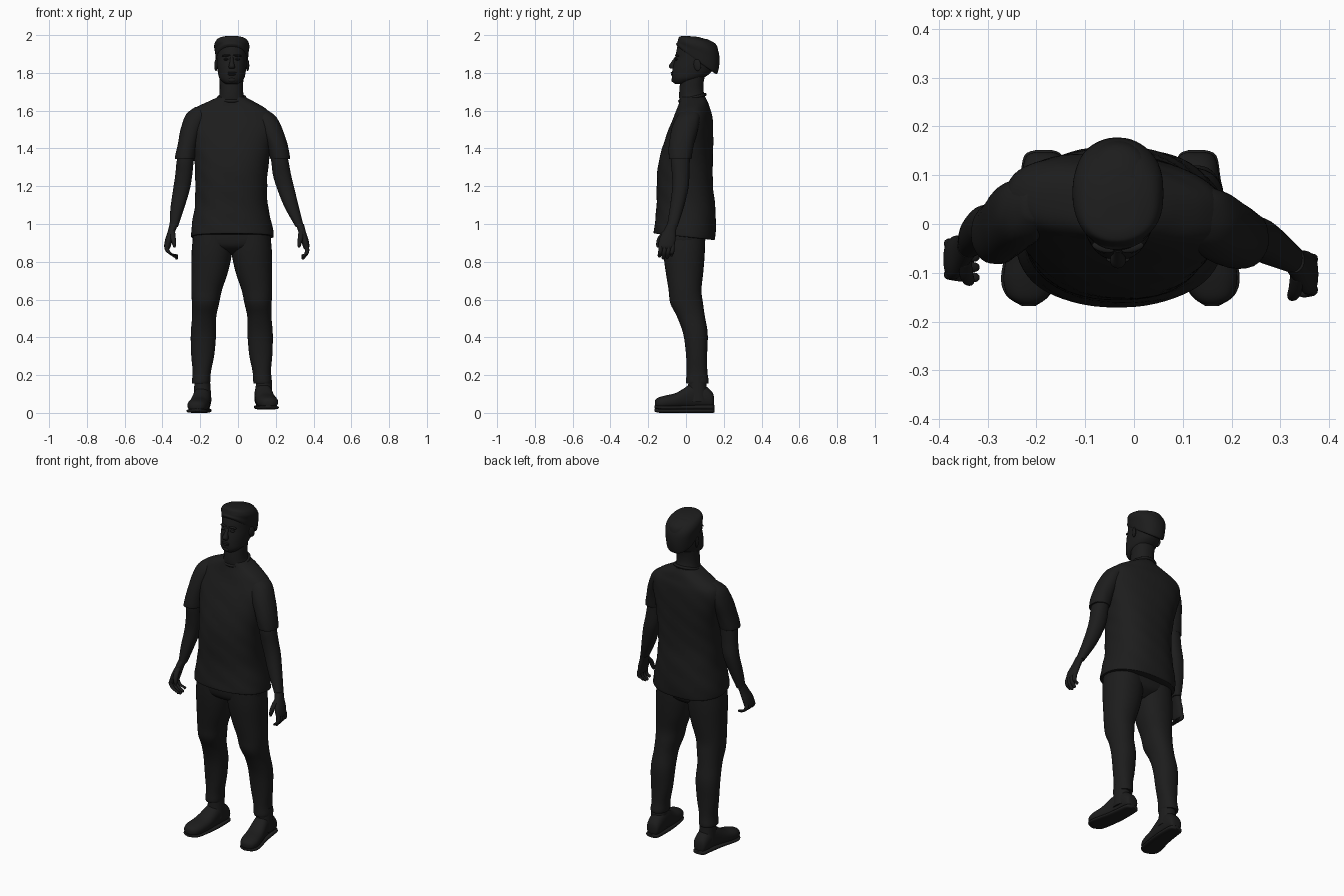
import bpy, bmesh, math
from mathutils import Vector

MAT = bpy.data.materials.new("near_black")
MAT.diffuse_color = (0.012, 0.012, 0.012, 1)
MID = -0.033  # the body's own middle line


def finish(ob, name):
    ob.name = name
    ob.data.materials.append(MAT)
    bpy.ops.object.select_all(action='DESELECT')
    ob.select_set(True)
    bpy.context.view_layer.objects.active = ob
    bpy.ops.object.shade_smooth_by_angle(angle=math.radians(50))
    return ob


def spline(rows, steps):
    rows = [tuple(r) + (0,) * (7 - len(r)) for r in rows]
    out = []
    for i in range(len(rows) - 1):
        a, b, c, d = rows[max(i - 1, 0)], rows[i], rows[i + 1], rows[min(i + 2, len(rows) - 1)]
        for k in range(steps):
            t = k / steps
            out.append([0.5 * (2 * q + (r - p) * t + (2 * p - 5 * q + 4 * r - s) * t * t
                               + (3 * q - p - 3 * r + s) * t ** 3) for p, q, r, s in zip(a, b, c, d)])
    return out + [list(rows[-1])]


def loft(name, rows, power=2.2, sides=32, steps=4, along='Z', fold=0):
    """Row: position, min/max across, min/max depth, tilt, yaw."""
    bm = bmesh.new()
    rings = []
    for t, a0, a1, b0, b1, tilt, yaw in spline(rows, steps):
        ring = []
        for k in range(sides):
            th = 2 * math.pi * k / sides
            c, s = math.cos(th), math.sin(th)
            g = 1 + fold * math.sin(5 * th + 34 * t) * math.sin(21 * t + 2 * th)
            u = math.copysign(abs(c) ** (2 / power), c) * (a1 - a0) / 2 * g
            v = math.copysign(abs(s) ** (2 / power), s) * (b1 - b0) / 2 * g
            x = (a0 + a1) / 2 + u * math.cos(yaw) - v * math.sin(yaw)
            y = (b0 + b1) / 2 + u * math.sin(yaw) + v * math.cos(yaw)
            ring.append(bm.verts.new((x, y, t + tilt * v) if along == 'Z' else (x, t, y)))
        rings.append(ring)
    for p, q in zip(rings, rings[1:]):
        for k in range(sides):
            bm.faces.new((p[k], p[(k + 1) % sides], q[(k + 1) % sides], q[k]))
    bm.faces.new(rings[0])
    bm.faces.new(rings[-1])
    bmesh.ops.recalc_face_normals(bm, faces=bm.faces)
    me = bpy.data.meshes.new(name)
    bm.to_mesh(me)
    bm.free()
    ob = bpy.data.objects.new(name, me)
    bpy.context.collection.objects.link(ob)
    return finish(ob, name)


def ring(z, x, y, rx, ry, tilt=0):
    return (z, x - rx, x + rx, y - ry, y + ry, tilt)


def ball(name, loc, scale, rot=(0, 0, 0)):
    bpy.ops.mesh.primitive_uv_sphere_add(segments=20, ring_count=12, location=loc, rotation=rot)
    ob = bpy.context.object
    ob.scale = scale
    return finish(ob, name)


def flip(rows, mid, up=0):
    return [(r[0] + up, 2 * mid - r[2], 2 * mid - r[1]) + tuple(r[3:]) for r in rows]


# Shirt body, hem lower at the back, shoulders turned slightly
loft("shirt", [
    (.932, -.245, .182, -.165, .148, -.11), (.94, -.25, .188, -.17, .155, -.10),
    (1.0, -.245, .178, -.165, .158, -.04), (1.1, -.228, .158, -.157, .153),
    (1.2, -.225, .155, -.155, .143), (1.3, -.228, .160, -.148, .142, 0, -.04),
    (1.4, -.243, .175, -.125, .142, 0, -.08), (1.5, -.265, .195, -.09, .14, 0, -.1),
    (1.57, -.265, .185, -.06, .135, 0, -.1), (1.61, -.235, .15, -.045, .125, 0, -.1),
    (1.645, -.165, .09, -.035, .115, 0, -.05), (1.672, -.105, .038, -.03, .102)],
    power=2.35, sides=64, steps=6, fold=.012)

# Sleeves
loft("left_sleeve", [ring(1.345, -.28, -.02, .05, .058), ring(1.35, -.281, -.02, .053, .062),
                     ring(1.42, -.268, -.008, .052, .066), ring(1.51, -.245, .015, .057, .07),
                     ring(1.58, -.22, .03, .055, .06), ring(1.62, -.2, .04, .025, .03)], fold=.02)
loft("right_sleeve", [ring(1.345, .222, -.03, .05, .056), ring(1.35, .223, -.03, .053, .06),
                      ring(1.42, .207, -.024, .055, .066), ring(1.51, .172, -.005, .06, .07),
                      ring(1.575, .14, .015, .055, .06), ring(1.61, .115, .025, .025, .03)], fold=.02)

# Arms
loft("left_arm", [ring(1.42, -.265, -.01, .045, .05), ring(1.33, -.28, -.012, .045, .05),
                  ring(1.26, -.287, -.008, .045, .046), ring(1.18, -.30, -.005, .044, .044),
                  ring(1.08, -.322, -.022, .036, .038), ring(.985, -.34, -.042, .022, .028)])
loft("right_arm", [ring(1.42, .205, -.025, .045, .05), ring(1.33, .222, -.03, .046, .05),
                   ring(1.26, .233, -.028, .048, .046), ring(1.19, .252, -.03, .046, .043),
                   ring(1.09, .284, -.048, .038, .037), ring(.985, .327, -.073, .022, .028)])


# Hands
def hand(side, x, y, curl):
    s = -1 if side == "left" else 1

    def part(name, pts, n=16):
        loft(f"{side}_{name}", [ring(z, x + s * d, y + dy, rx, ry) for z, d, dy, rx, ry in pts], sides=n)
    part("palm", [(1.0, 0, 0, .022, .027), (.96, .012, -.014, .02, .034), (.92, .025, -.025, .02, .043),
                  (.885, .033, -.03, .018, .042), (.868, .034, -.03, .012, .036)], 24)
    for i, tip in enumerate((.828, .816, .812, .822)):
        dy = -.03 + (1.5 - i) * .021
        part(f"finger_{i + 1}", [(.9, .03, dy, .011, .011), (.87, .038, dy, .012, .011),
                                 (.845, .026 + curl / 2, dy - .003, .011, .011),
                                 (tip + .01, curl, dy - .006, .01, .01),
                                 (tip, curl - .003, dy - .006, .004, .004)], 12)
    part("thumb", [(.97, .008, -.025, .014, .016), (.93, .004, -.06, .014, .016),
                   (.895, -.002, -.073, .011, .012), (.875, -.004, -.076, .005, .005)], 12)


hand("left", -.34, -.042, -.012)
hand("right", .327, -.073, .02)

# Trousers
loft("trouser_seat", [(.835, -.06, -.005, -.04, .04), (.865, -.15, .085, -.1, .085),
                      (.9, -.235, .17, -.125, .1), (.98, -.235, .17, -.13, .11)], power=2.5)
LEG = [(.96, -.235, -.03, -.125, .1), (.86, -.245, -.03, -.122, .1), (.75, -.246, -.052, -.108, .092),
       (.65, -.247, -.085, -.092, .082), (.58, -.244, -.1, -.083, .09), (.51, -.243, -.115, -.048, .1),
       (.42, -.25, -.116, -.015, .115), (.31, -.248, -.125, 0, .112), (.22, -.24, -.143, .003, .113),
       (.17, -.244, -.146, 0, .12), (.155, -.242, -.15, .003, .118)]
ANKLE = [(.2, -.23, -.15, .015, .105), (.13, -.232, -.145, .01, .11), (.06, -.235, -.14, 0, .12)]
# Shoes run from heel to toe
SHOE = [(.148, -.2, -.17, .03, .065), (.14, -.22, -.15, .01, .09), (.11, -.229, -.143, .006, .12),
        (.06, -.233, -.143, .006, .142), (.02, -.24, -.145, .006, .132), (-.02, -.25, -.148, .006, .106),
        (-.06, -.26, -.152, .005, .085), (-.11, -.268, -.16, .004, .074), (-.145, -.26, -.174, .006, .064),
        (-.16, -.243, -.19, .014, .054), (-.165, -.228, -.204, .024, .044)]
SOLE = [(.152, -.2, -.17, .004, .022), (.14, -.225, -.147, 0, .025), (.09, -.234, -.141, 0, .025),
        (0, -.248, -.143, 0, .022), (-.1, -.272, -.157, 0, .02), (-.145, -.263, -.172, .001, .022),
        (-.168, -.23, -.202, .008, .022)]
for name, rows, power, along, mid in (("trouser_leg", LEG, 2.2, 'Z', MID), ("ankle", ANKLE, 2.1, 'Z', -.026),
                                      ("shoe", SHOE, 2.3, 'Y', -.028), ("shoe_sole", SOLE, 3, 'Y', -.028)):
    loft("left_" + name, rows, power, along=along)
    right = flip(rows, mid)
    if along == 'Y':  # the right foot rests slightly higher
        right = [r[:3] + (r[3] + .018, r[4] + .018) for r in right]
    loft("right_" + name, right, power, along=along)

# Neck and collar
loft("neck", [(1.62, -.13, .06, -.03, .115), (1.67, -.103, .033, -.036, .102), (1.71, -.097, .027, -.035, .092),
              (1.76, -.097, .028, -.03, .095), (1.81, -.095, .028, -.02, .11)])
bpy.ops.mesh.primitive_torus_add(location=(MID, .034, 1.668), rotation=(.25, 0, 0), major_radius=.07,
                                 minor_radius=.008, major_segments=40, minor_segments=8)
finish(bpy.context.object, "collar")

# Head
loft("head", [(1.74, -.06, -.006, -.055, .0), (1.75, -.078, .012, -.068, .035), (1.77, -.098, .032, -.074, .085),
              (1.80, -.106, .04, -.074, .13), (1.84, -.111, .045, -.067, .153), (1.88, -.113, .047, -.056, .168),
              (1.92, -.114, .048, -.05, .17), (1.955, -.108, .042, -.038, .155), (1.98, -.08, .014, 0, .11)],
     power=2.15, sides=48)
loft("hair", [(1.868, -.114, .048, -.047, .155, -.72), (1.876, -.118, .052, -.052, .168, -.70),
              (1.91, -.122, .056, -.047, .177, -.45), (1.945, -.126, .06, -.043, .17, -.25),
              (1.975, -.112, .046, -.036, .14, -.17), (1.99, -.08, .016, -.02, .085, -.1),
              (1.994, -.055, -.01, 0, .045, -.05)], power=2.3, sides=48, fold=.01)

# Facial features
loft("nose", [ring(1.885, MID, -.05, .008, .008), ring(1.86, MID, -.064, .01, .012),
              ring(1.836, MID, -.074, .016, .017), ring(1.822, MID, -.07, .015, .012)], sides=16)
for s, side in ((-1, "left"), (1, "right")):
    ball(side + "_ear", (MID + s * .083, .06, 1.842), (.008, .02, .032), (.15, 0, s * -.3))
    ball(side + "_brow", (MID + s * .03, -.048, 1.892), (.024, .01, .006), (0, s * .1, s * .25))
    ball(side + "_eyelid", (MID + s * .03, -.049, 1.872), (.014, .011, .006), (0, 0, s * .25))
ball("upper_lip", (MID, -.072, 1.801), (.024, .009, .005))
ball("lower_lip", (MID, -.071, 1.791), (.02, .009, .006))
ball("chin", (MID, -.064, 1.763), (.022, .014, .014))
